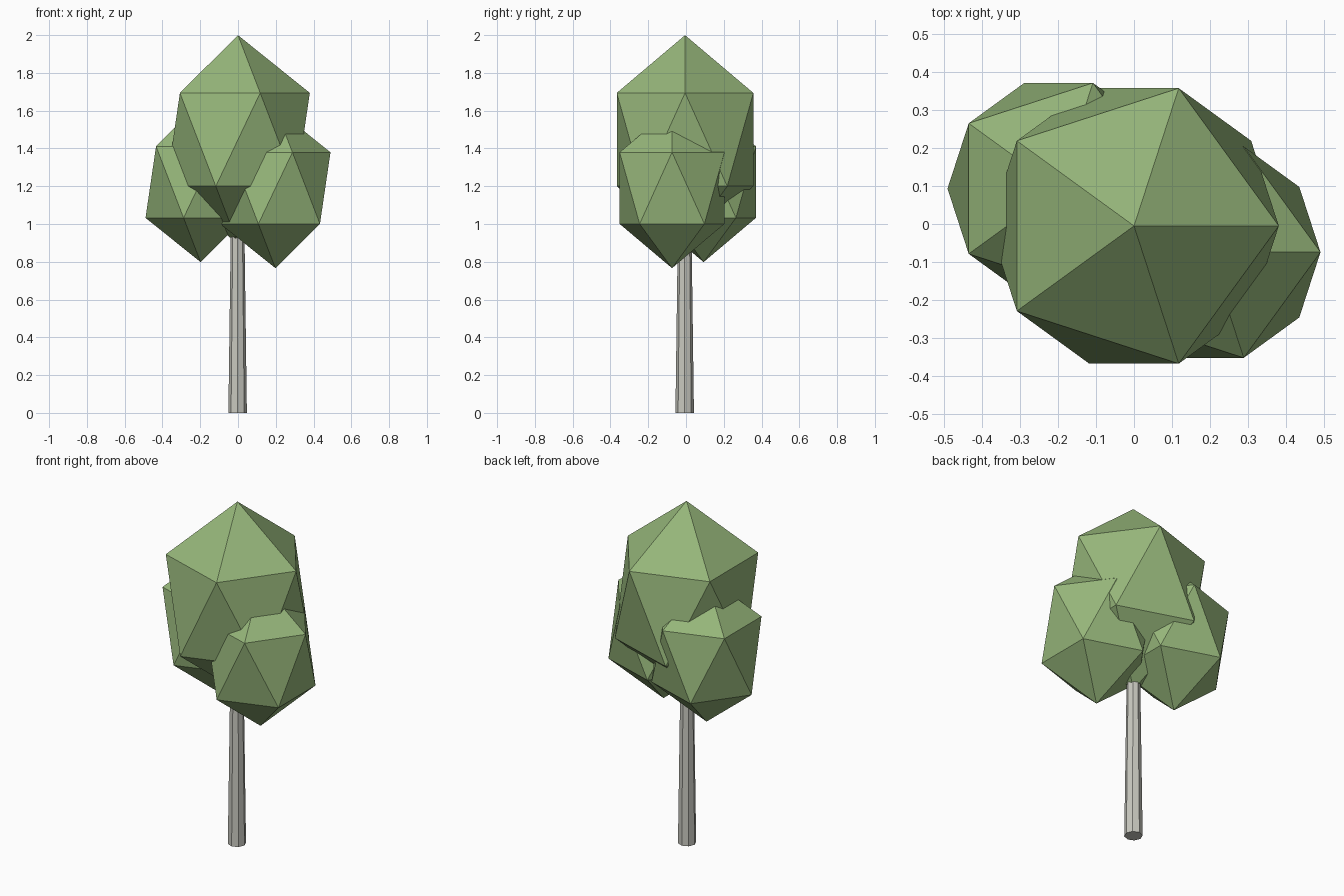
import bpy
import math

if "Cube" in bpy.data.objects:
    bpy.data.objects.remove(bpy.data.objects["Cube"])


def material(name, rgb):
    m = bpy.data.materials.new(name)
    m.diffuse_color = (*rgb, 1.0)
    m.use_nodes = True
    m.node_tree.nodes["Principled BSDF"].inputs["Base Color"].default_value = m.diffuse_color
    return m


leaf_green = material("leaf green", (0.305, 0.468, 0.195))
bark_grey = material("bark grey", (0.58, 0.58, 0.525))


def foliage(name, centre, radius):
    # Icosahedron stretched upwards by 1.3
    bpy.ops.mesh.primitive_ico_sphere_add(subdivisions=1, radius=1, location=centre)
    ob = bpy.context.object
    ob.name = name
    ob.scale = (radius, radius, radius * 1.3)
    ob.data.materials.append(leaf_green)


# Leaf clumps: tall crown and two lower side clumps
foliage("crown_foliage", (0.0, -0.005, 1.447), 0.425)
foliage("right_foliage", (0.198, -0.074, 1.19), 0.326)
foliage("left_foliage", (-0.198, 0.093, 1.222), 0.326)

# Tapered eight-sided trunk, reaching up into the crown
bpy.ops.mesh.primitive_cone_add(vertices=8, radius1=0.049, radius2=0.033,
                                depth=1.2, location=(-0.002, -0.007, 0.6))
trunk = bpy.context.object
trunk.name = "trunk"
trunk.data.materials.append(bark_grey)
